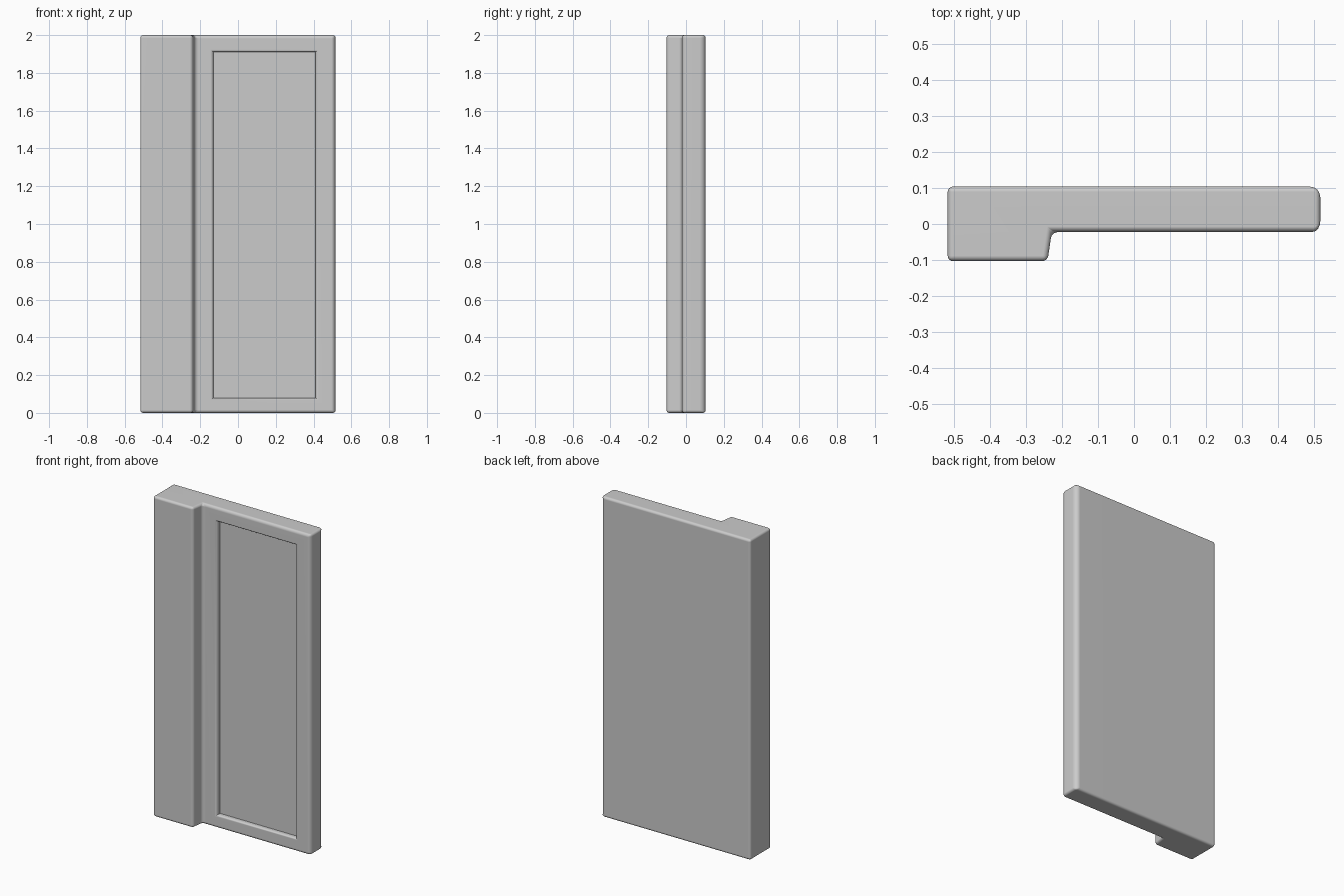
import bpy, bmesh
from mathutils import Vector

if "Cube" in bpy.data.objects:
    bpy.data.objects.remove(bpy.data.objects["Cube"])

HEIGHT = 2.0
# Plan outline: thick pillar on the left, thinner panel on the right
outline = [(-0.517, -0.103), (-0.24, -0.103), (-0.228, -0.022),
           (0.517, -0.022), (0.517, 0.104), (-0.517, 0.104)]

bm = bmesh.new()
weight = bm.edges.layers.float.new("bevel_weight_edge")

# Solid wall body
base = bm.faces.new([bm.verts.new((x, y, 0)) for x, y in outline])
up = bmesh.ops.extrude_face_region(bm, geom=[base])["geom"]
bmesh.ops.translate(bm, vec=(0, 0, HEIGHT),
                    verts=[v for v in up if isinstance(v, bmesh.types.BMVert)])
bmesh.ops.recalc_face_normals(bm, faces=bm.faces)
for e in bm.edges:
    right_post = all(v.co.x > 0.5 for v in e.verts) and e.verts[0].co.z != e.verts[1].co.z
    e[weight] = 1.0 if right_post else 0.5

# Recessed panel on the front of the thin part
panel = next(f for f in bm.faces
             if f.normal.y < -0.99 and f.calc_center_median().x > 0)
bmesh.ops.inset_region(bm, faces=[panel], thickness=0.09)
mid = panel.calc_center_median()
for v in panel.verts:
    v.co.x = -0.13 if v.co.x < mid.x else 0.41
    v.co.z = 0.08 if v.co.z < mid.z else 1.91
floor = bmesh.ops.extrude_discrete_faces(bm, faces=[panel])["faces"][0]
bmesh.ops.translate(bm, vec=Vector((0, 0.03, 0)), verts=list(floor.verts))
floor_edges = set(floor.edges)
for e in bm.edges:
    if e in floor_edges:
        e[weight] = 0.0
    elif (all(-0.14 < v.co.x < 0.42 and 0.07 < v.co.z < 1.92 for v in e.verts)
          and all(abs(v.co.y + 0.022) < 1e-4 for v in e.verts)):
        e[weight] = 0.5
    elif any(v in floor.verts for v in e.verts):
        e[weight] = 0.0
bmesh.ops.recalc_face_normals(bm, faces=bm.faces)

mesh = bpy.data.meshes.new("wall_panel")
bm.to_mesh(mesh)
bm.free()
wall = bpy.data.objects.new("wall_panel", mesh)
bpy.context.collection.objects.link(wall)

# Rounded edges and smooth shading
bevel = wall.modifiers.new("rounded_edges", "BEVEL")
bevel.limit_method = "WEIGHT"
bevel.width = 0.03
bevel.segments = 4
bpy.context.view_layer.objects.active = wall
wall.select_set(True)
bpy.ops.object.modifier_apply(modifier=bevel.name)
bpy.ops.object.shade_smooth_by_angle(angle=0.7)
normals = wall.modifiers.new("flat_faces", "WEIGHTED_NORMAL")
normals.keep_sharp = True
